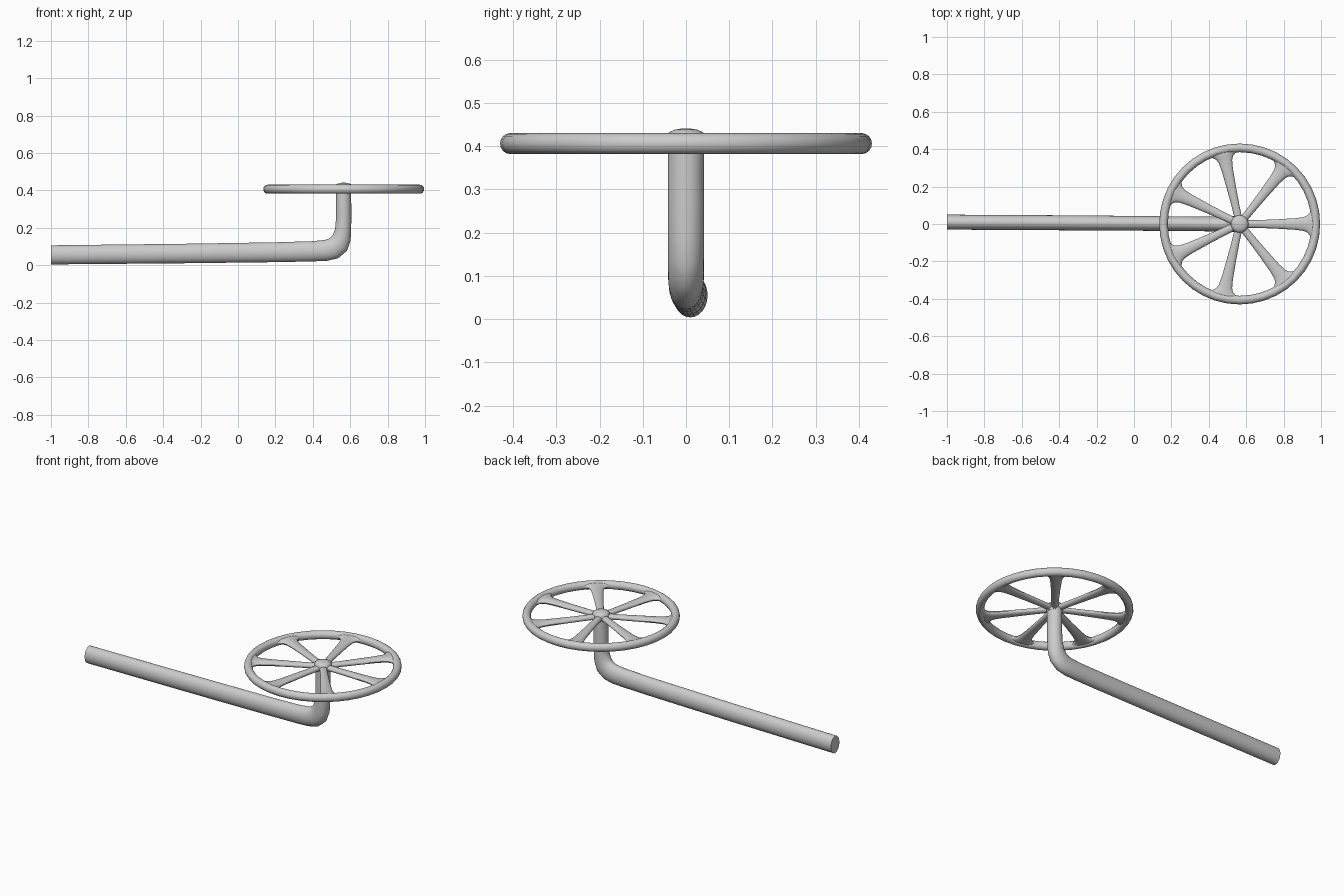
import bpy, bmesh
from math import sin, cos, pi, radians
from mathutils import Vector

if "Cube" in bpy.data.objects:
    bpy.data.objects.remove(bpy.data.objects["Cube"])

CX, WZ = 0.565, 0.406      # wheel axis x and wheel mid height
SPOKES = 7


def skin(name, rings, closed=False, angle=40):
    """Skin a list of point rings into a smooth tube."""
    bm = bmesh.new()
    vs = [[bm.verts.new(p) for p in r] for r in rings]
    n, m = len(vs), len(vs[0])
    for i in range(n if closed else n - 1):
        a, b = vs[i], vs[(i + 1) % n]
        for j in range(m):
            k = (j + 1) % m
            bm.faces.new((a[j], a[k], b[k], b[j]))
    if not closed:
        bm.faces.new(vs[0][::-1])
        bm.faces.new(vs[-1])
    bmesh.ops.recalc_face_normals(bm, faces=bm.faces)
    me = bpy.data.meshes.new(name)
    bm.to_mesh(me)
    bm.free()
    ob = bpy.data.objects.new(name, me)
    bpy.context.collection.objects.link(ob)
    bpy.ops.object.select_all(action='DESELECT')
    ob.select_set(True)
    bpy.context.view_layer.objects.active = ob
    bpy.ops.object.shade_smooth_by_angle(angle=radians(angle))
    return ob


def ring(centre, u, v, n=24):
    return [centre + u * cos(2 * pi * j / n) + v * sin(2 * pi * j / n) for j in range(n)]


# bent pipe: x, y, z, in-plane radius, side radius
path = [(-1, .01, .055, .051, .04), (-.3, .006, .062, .052, .04), (.2, .002, .069, .053, .039),
        (.4, 0, .074, .054, .039), (.47, 0, .079, .056, .04), (.51, 0, .089, .058, .041),
        (.538, 0, .112, .057, .042), (.554, 0, .145, .050, .042), (.562, 0, .19, .043, .042),
        (.565, 0, .25, .041, .042), (.565, 0, .41, .04, .042)]
rings = []
for i, (x, y, z, rp, ry) in enumerate(path):
    a, b = path[max(i - 1, 0)], path[min(i + 1, len(path) - 1)]
    t = Vector((b[0] - a[0], 0, b[2] - a[2])).normalized()
    if i == 0:
        t = Vector((1, 0, 0))
    rings.append(ring(Vector((x, y, z)), Vector((-t.z, 0, t.x)) * rp, Vector((0, ry, 0))))
skin("bent_pipe", rings)

# wheel rim
rings = []
for i in range(40):
    d = Vector((cos(2 * pi * i / 40), sin(2 * pi * i / 40), 0))
    rings.append(ring(Vector((CX, 0, WZ)) + d * .407, d * .023, Vector((0, 0, .024)), 16))
skin("wheel_rim", rings, closed=True)

# spokes flaring into the rim: radius, half width, half thickness
profile = [(.02, .02, .016), (.1, .021, .015), (.2, .025, .015), (.3, .031, .015), (.345, .037, .016),
           (.365, .046, .017), (.38, .062, .018), (.388, .08, .018), (.395, .1, .018)]
for s in range(SPOKES):
    a = 2 * pi * s / SPOKES
    d, w = Vector((cos(a), sin(a), 0)), Vector((-sin(a), cos(a), 0))
    rings = []
    for r, hw, ht in profile:
        pts = []
        for j in range(16):
            q = 2 * pi * j / 16
            off = hw * cos(q)
            # bend the outer flare along the rim arc
            rr = (r * r - off * off) ** .5 if r > .3 else r
            pts.append(Vector((CX, 0, WZ)) + d * rr + w * off + Vector((0, 0, ht * sin(q))))
        rings.append(pts)
    skin(f"spoke_{s + 1}", rings)

# domed hub cap
dome = [(.042, .385), (.047, .405), (.047, .422), (.040, .432), (.026, .438), (.008, .441)]
skin("hub_cap", [ring(Vector((CX, 0, z)), Vector((r, 0, 0)), Vector((0, r, 0))) for r, z in dome], angle=60)
